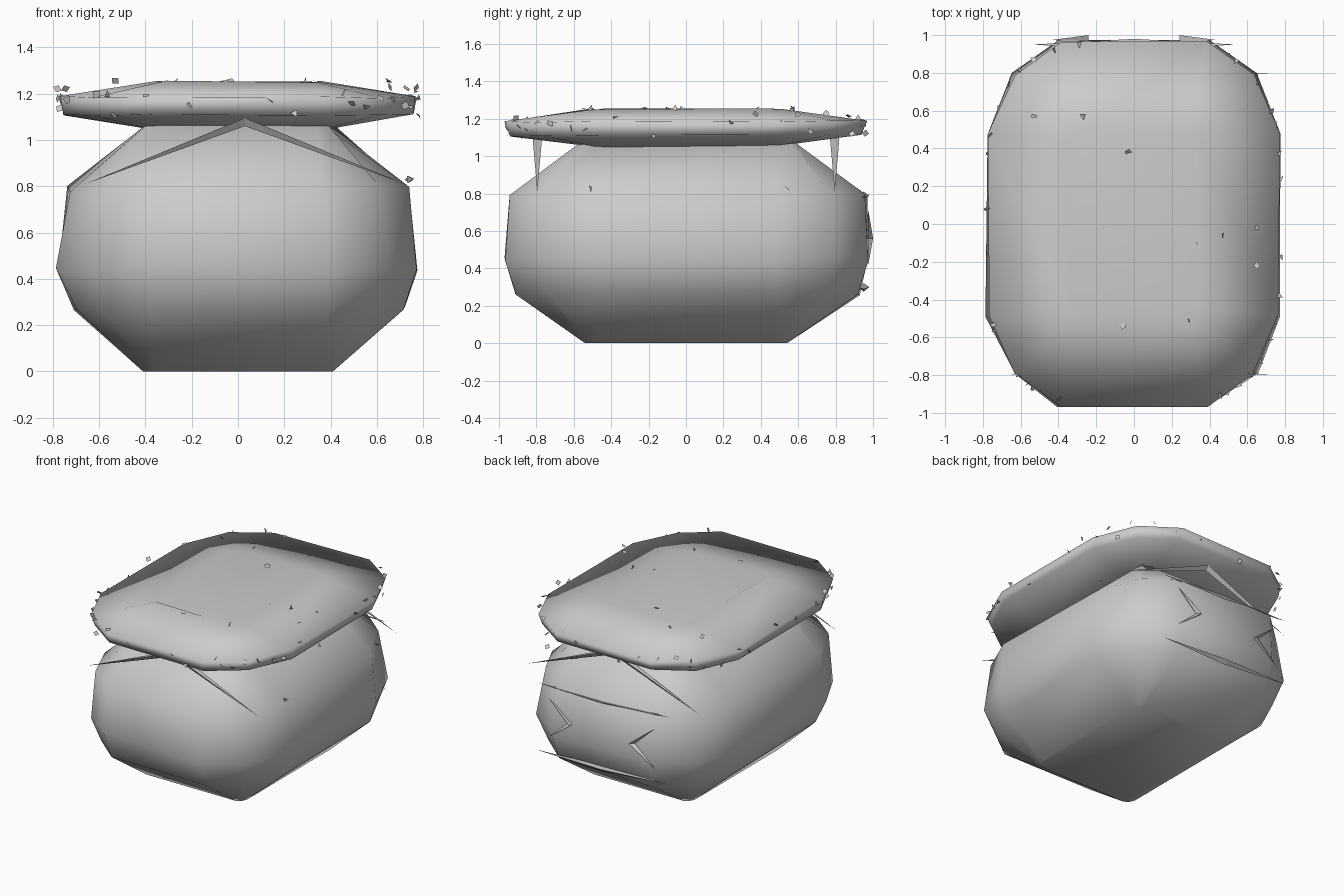
import bpy, bmesh, math, random
from mathutils import Vector, Matrix

if "Cube" in bpy.data.objects:
    bpy.data.objects.remove(bpy.data.objects["Cube"])

random.seed(4)


def finish(bm, name, smooth):
    bmesh.ops.recalc_face_normals(bm, faces=bm.faces)
    for f in bm.faces:
        f.smooth = smooth
    mesh = bpy.data.meshes.new(name)
    bm.to_mesh(mesh)
    bm.free()
    obj = bpy.data.objects.new(name, mesh)
    bpy.context.collection.objects.link(obj)
    return obj


def outline(a, b, straight, corner):
    # Twelve-point rounded rectangle: three points for each corner
    quarter = [(a, b * straight), (a * corner, b * corner), (a * straight, b)]
    pts = []
    for sx, sy in ((1, 1), (-1, 1), (-1, -1), (1, -1)):
        q = quarter if sx * sy > 0 else quarter[::-1]
        pts += [(sx * x, sy * y) for x, y in q]
    return pts


def loft(name, rings, jitter):
    bm = bmesh.new()
    loops = []
    for z, a, b, s, c in rings:
        loop = []
        for x, y in outline(a, b, s, c):
            k = 0 if z == 0 else jitter
            loop.append(bm.verts.new((x + random.uniform(-k, k) * .5,
                                      y + random.uniform(-k, k) * .5,
                                      z + random.uniform(-k, k) * .5)))
        loops.append(loop)
    for lo, hi in zip(loops, loops[1:]):
        for i in range(12):
            j = (i + 1) % 12
            bm.faces.new((lo[i], lo[j], hi[j], hi[i]))
    bm.faces.new(loops[0][::-1])
    bm.faces.new(loops[-1])
    return finish(bm, name, True)


# Boulder body: (height, half width, half depth, straight share, corner share)
loft("boulder", [(0, .41, .54, .88, .96),
                 (.27, .71, .92, .53, .81),
                 (.45, .785, .96, .50, .82),
                 (.79, .735, .955, .52, .81),
                 (1.07, .40, .57, .88, .96)], .03)

# Flat cap lying on the boulder
loft("top_slab", [(1.05, .38, .48, .88, .96),
                  (1.11, .755, .94, .50, .82),
                  (1.185, .77, .965, .50, .82),
                  (1.25, .35, .50, .88, .96)], .012)


def sliver(name, tip1, apex, tip2, y, thick, depth):
    # Bent splinter that tapers to a point at both ends
    bm = bmesh.new()
    a, m, b = (Vector((p[0], y, p[1])) for p in (tip1, apex, tip2))
    inward = ((a + b) / 2 - m)
    inward = inward.normalized() * thick if inward.length > .01 else Vector((0, 0, -thick))
    d = Vector((0, depth, 0))
    va, vb = bm.verts.new(a), bm.verts.new(b)
    mid = [bm.verts.new(m + o) for o in (-d, d, inward)]
    for i in range(3):
        p, q = mid[i], mid[(i + 1) % 3]
        bm.faces.new((va, p, q))
        bm.faces.new((vb, q, p))
    return finish(bm, name, False)


# Splinters below the slab at front and back
for side, label in ((-1, "front"), (1, "back")):
    sliver("splinter_" + label, (-.66, .81), (.03, 1.095), (.72, .81), side * .795, .035, .025)

# Splinters on the back face
for i, z in enumerate((.79, .30)):
    sliver(f"back_bar_{i}", (-.54, z + .02), (0, z), (.54, z - .01), .95, .025, .03)
for i, s in enumerate((-1, 1)):
    sliver(f"back_chevron_{i}", (s * .43, .71), (s * .24, .56), (s * .43, .42), .975, .03, .025)


# Loose chips scattered on and around the slab
bm = bmesh.new()


def chip(pos):
    rot = Matrix.Rotation(random.uniform(0, 6.28), 4, Vector((random.uniform(-1, 1),
                          random.uniform(-1, 1), random.uniform(.1, 1))).normalized())
    n = random.choice((3, 4))
    bmesh.ops.create_circle(bm, cap_ends=True, segments=n, radius=.02,
                            matrix=Matrix.Translation(pos) @ rot)


for i in range(44):
    t = 2 * math.pi * (i + random.random()) / 44
    c, s = math.cos(t), math.sin(t)
    chip(Vector((.78 * math.copysign(abs(c) ** .6, c),
                 .96 * math.copysign(abs(s) ** .6, s), random.uniform(1.1, 1.23))))
for x, y in ((-.53, .57), (-.27, .57), (-.03, .38), (.32, -.1), (.47, -.06),
             (.29, -.51), (-.06, -.54), (.65, -.02), (.65, -.22)):
    chip(Vector((x, y, 1.255)))
for y in (-.51, .54):
    chip(Vector((.74, y, .83)))
finish(bm, "loose_chips", False)
